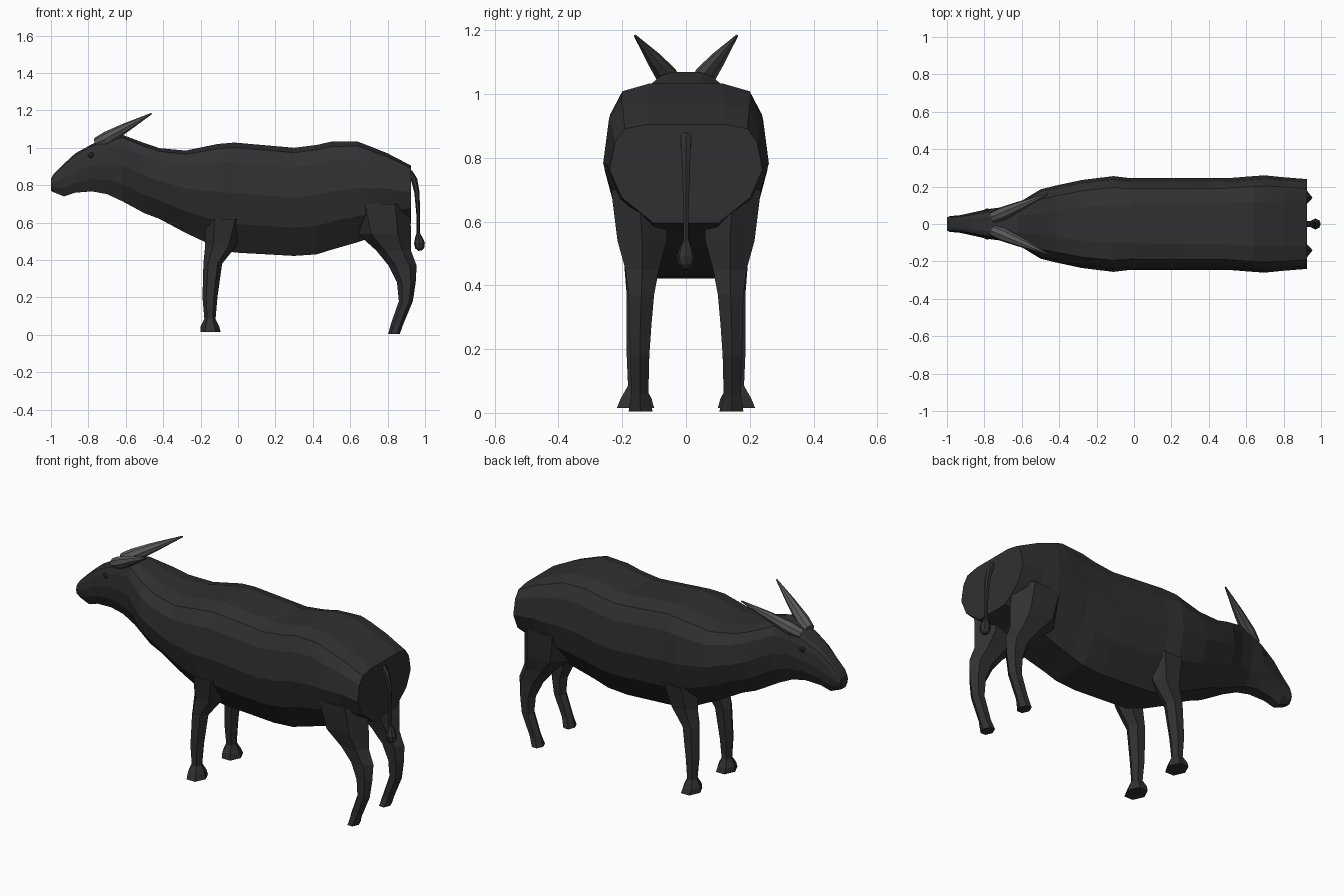
import bpy, bmesh
from math import cos, sin, pi
from mathutils import Vector

if "Cube" in bpy.data.objects:
    bpy.data.objects.remove(bpy.data.objects["Cube"])


def material(name, value):
    m = bpy.data.materials.new(name)
    m.diffuse_color = (value, value, value, 1)
    m.use_nodes = True
    m.node_tree.nodes["Principled BSDF"].inputs["Base Color"].default_value = m.diffuse_color
    return m


HIDE = material("dark_hide", 0.03)
HORN = material("grey_horn", 0.1)
EYE = material("black_eye", 0.015)


def loft(name, rings, mat):
    """Skin a list of equal-length point rings and cap both ends."""
    bm = bmesh.new()
    loops = [[bm.verts.new(p) for p in ring] for ring in rings]
    n = len(loops[0])
    for a, b in zip(loops, loops[1:]):
        for i in range(n):
            j = (i + 1) % n
            bm.faces.new((a[i], a[j], b[j], b[i]))
    bm.faces.new(loops[0])
    bm.faces.new(loops[-1])
    bmesh.ops.recalc_face_normals(bm, faces=bm.faces)
    mesh = bpy.data.meshes.new(name)
    bm.to_mesh(mesh)
    bm.free()
    mesh.materials.append(mat)
    ob = bpy.data.objects.new(name, mesh)
    bpy.context.collection.objects.link(ob)
    return ob


def mirror(ob):
    mod = ob.modifiers.new("Mirror", 'MIRROR')
    mod.use_axis = (False, True, False)
    mod.use_mirror_merge = False
    return ob


def body_ring(x, w, top, bottom, flat):
    """Faceted barrel section; flat is the width of the back line."""
    half = [(flat, 1), (flat + (1 - flat) * .6, .955), (.93, .82),
            (1, .54), (.84, .26), (.42, 0)]
    pts = half + [(-y, t) for y, t in reversed(half)]
    return [(x, y * w, bottom + (top - bottom) * t) for y, t in pts]


# Body, neck and head: x, half width, top, bottom, back flatness
stations = [
    (-1.0, .035, .835, .770, .50), (-.985, .042, .86, .762, .50),
    (-.93, .047, .915, .740, .50), (-.87, .060, .970, .760, .50),
    (-.78, .080, 1.02, .767, .50), (-.70, .090, 1.05, .752, .50),
    (-.62, .112, 1.07, .715, .40), (-.50, .185, 1.025, .650, .30),
    (-.42, .205, .998, .620, .32), (-.28, .235, .985, .545, .38),
    (-.11, .256, 1.02, .465, .40), (-.02, .245, 1.028, .440, .42),
    (.30, .245, 1.00, .422, .45), (.42, .245, 1.015, .430, .45),
    (.50, .245, 1.033, .455, .45), (.64, .256, 1.033, .495, .45),
    (.70, .260, 1.01, .515, .45), (.80, .250, .97, .560, .48),
    (.925, .240, .905, .595, .50),
]
loft("body_and_head", [body_ring(*s) for s in stations], HIDE)


def leg(name, levels):
    """Six-sided leg: z, back x, front x, inner y, outer y."""
    rings = []
    for z, x0, x1, y0, y1 in levels:
        cx, cy, rx, ry = (x0 + x1) / 2, (y0 + y1) / 2, (x1 - x0) / 2, (y1 - y0) / 2
        rings.append([(cx + rx * cos(i * pi / 3),
                       cy + ry * sin(i * pi / 3) / sin(pi / 3), z) for i in range(6)])
    return mirror(loft(name, rings, HIDE))


leg("front_legs", [
    (.62, -.18, .04, .08, .225), (.48, -.175, -.005, .09, .195),
    (.38, -.185, -.085, .105, .187), (.20, -.19, -.11, .120, .187),
    (.085, -.18, -.12, .130, .182), (.045, -.20, -.10, .108, .205),
    (.015, -.20, -.093, .100, .217)])
leg("hind_legs", [
    (.70, .60, .92, .06, .235), (.54, .64, .925, .06, .215),
    (.45, .74, .925, .085, .19), (.37, .805, .955, .10, .180),
    (.28, .85, .95, .108, .178), (.18, .86, .935, .115, .175),
    (.06, .818, .885, .118, .172), (.005, .803, .865, .105, .18)])


def tube(name, path, sides, mat):
    """Round tapering tube through (x, y, z, radius) points."""
    pts = [Vector(p[:3]) for p in path]
    rings = []
    for i, p in enumerate(pts):
        d = (pts[min(i + 1, len(pts) - 1)] - pts[max(i - 1, 0)]).normalized()
        u = d.cross(Vector((0, 1, 0))).normalized()
        v = d.cross(u)
        r = path[i][3]
        rings.append([p + (u * cos(2 * pi * k / sides) + v * sin(2 * pi * k / sides)) * r
                      for k in range(sides)])
    return loft(name, rings, mat)


# Swept-back horns
mirror(tube("horns", [(-.755, .035, 1.025, .03), (-.70, .057, 1.052, .036),
                      (-.60, .10, 1.108, .025), (-.462, .16, 1.183, .004)], 8, HORN))

# Tail with a tuft
tube("tail", [(.915, 0, .87, .018), (.942, 0, .83, .017), (.957, 0, .76, .014),
              (.963, 0, .65, .010), (.964, 0, .53, .009)], 6, HIDE)
tube("tail_tuft", [(.963, 0, .545, .008), (.966, 0, .52, .02), (.970, 0, .49, .029),
                   (.972, 0, .465, .025), (.974, 0, .45, .010)], 8, HIDE)

# Eyes
bpy.ops.mesh.primitive_ico_sphere_add(subdivisions=2, radius=.018, location=(0, 0, 0))
eye = bpy.context.object
eye.name = "eyes"
for v in eye.data.vertices:
    v.co += Vector((-.785, .066, .96))
eye.data.materials.append(EYE)
mirror(eye)
